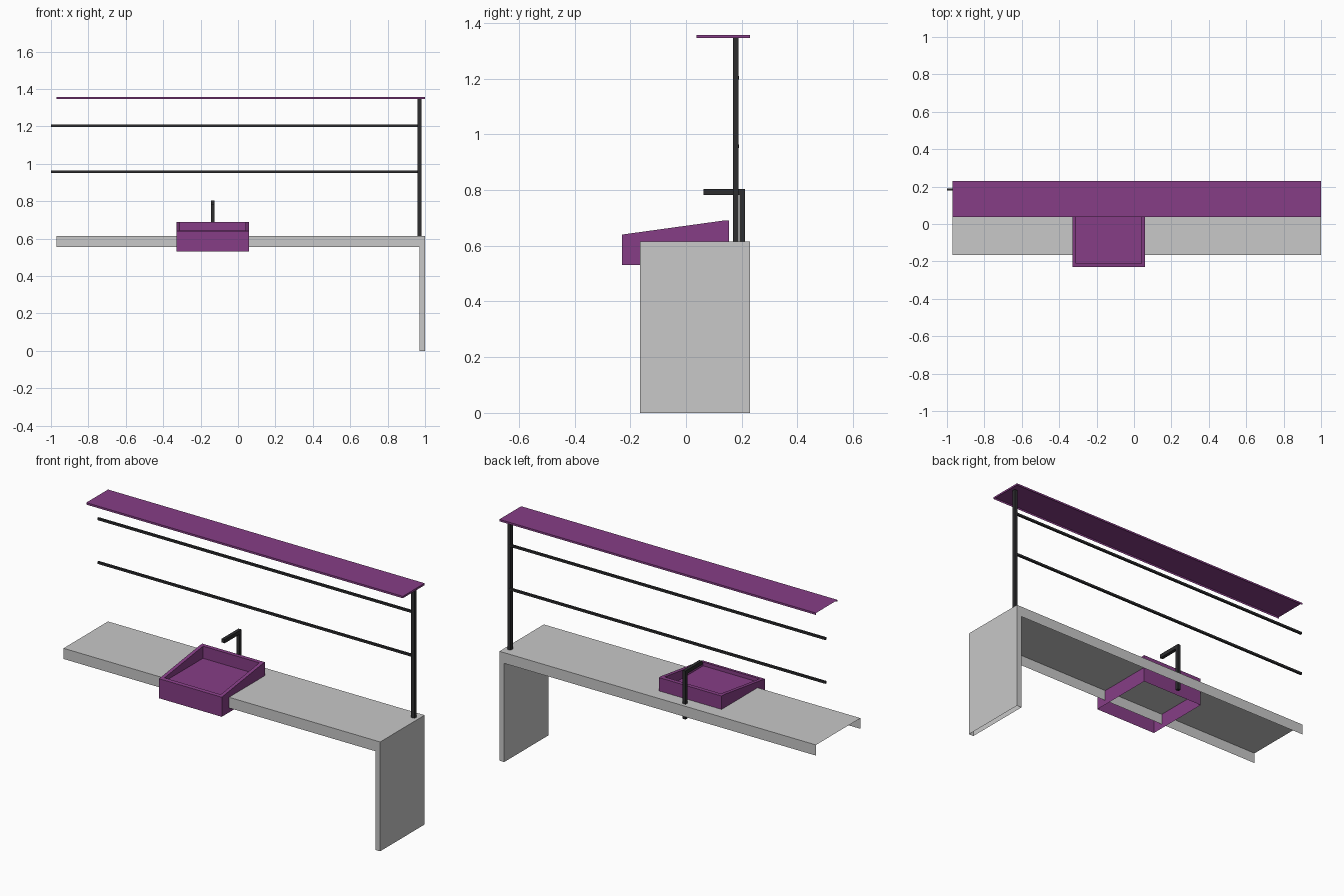
import bpy, bmesh

cube = bpy.data.objects.get("Cube")
if cube:
    bpy.data.objects.remove(cube, do_unlink=True)


def material(name, color):
    m = bpy.data.materials.new(name)
    m.use_nodes = True
    m.diffuse_color = (*color, 1)
    bsdf = next(n for n in m.node_tree.nodes if n.type == 'BSDF_PRINCIPLED')
    bsdf.inputs["Base Color"].default_value = (*color, 1)
    return m


GREY = material("light grey", (0.58, 0.58, 0.58))
PURPLE = material("purple", (0.24, 0.048, 0.24))
BLACK = material("near black", (0.026, 0.026, 0.028))


def finish(name, bm, mat):
    bmesh.ops.recalc_face_normals(bm, faces=bm.faces[:])
    mesh = bpy.data.meshes.new(name)
    bm.to_mesh(mesh)
    bm.free()
    mesh.materials.append(mat)
    obj = bpy.data.objects.new(name, mesh)
    bpy.context.collection.objects.link(obj)
    return obj


def box(name, xs, ys, zs, mat, open_sides=()):
    """Box between the given limits; open_sides lists (axis, sign) faces left out."""
    bm = bmesh.new()
    bmesh.ops.create_cube(bm, size=1)
    bm.normal_update()
    drop = [f for f in bm.faces
            if any(f.normal[axis] * sign > 0.9 for axis, sign in open_sides)]
    for v in bm.verts:
        for axis, limits in enumerate((xs, ys, zs)):
            v.co[axis] = limits[v.co[axis] > 0]
    bmesh.ops.recalc_face_normals(bm, faces=bm.faces[:])
    bmesh.ops.delete(bm, geom=drop, context='FACES')
    return finish(name, bm, mat)


X, Y, Z = 0, 1, 2
LENGTH, DEPTH = (-0.97, 1.0), (-0.165, 0.23)
COUNTER_Z = 0.615

# Folded sheet counter, open below and at its free end
box("counter", LENGTH, DEPTH, (0.555, COUNTER_Z), GREY, [(Z, -1), (X, -1), (X, 1)])
# Hollow end panel standing on the floor
box("end_panel", (0.97, 1.0), DEPTH, (0, COUNTER_Z), GREY, [(Z, -1), (Z, 1)])

# Overhead shelf, a shallow tray turned upside down
box("shelf", LENGTH, (0.037, 0.23), (1.346, 1.357), PURPLE, [(Z, -1), (X, -1)])

# Upright and hanging rails
box("upright", (0.96, 0.98), (0.168, 0.188), (COUNTER_Z, 1.346), BLACK)
for name, z in (("lower_rail", 0.957), ("upper_rail", 1.203)):
    box(name, (-1.0, 0.965), (0.178, 0.19), (z - 0.006, z + 0.006), BLACK)

# Tap
TAP_X = (-0.145, -0.126)
box("tap_post", TAP_X, (0.192, 0.211), (0.53, 0.803), BLACK)
box("tap_spout", TAP_X, (0.062, 0.192), (0.782, 0.803), BLACK)


def basin():
    """Sloped rim with an outer skirt and a shallow inner bowl."""
    xs = (-0.33, -0.31, 0.04, 0.06)
    ys = (-0.23, -0.21, 0.132, 0.155)
    floor_z, skirt_z = 0.622, 0.53
    bm = bmesh.new()
    grid = [[bm.verts.new((x, y, min(0.69, 0.64 + (y - ys[0]) * 0.138)))
             for y in ys] for x in xs]
    for i in range(3):
        for j in range(3):
            if (i, j) != (1, 1):
                bm.faces.new((grid[i][j], grid[i + 1][j],
                              grid[i + 1][j + 1], grid[i][j + 1]))
    border = [e for e in bm.edges if e.is_boundary]
    new = bmesh.ops.extrude_edge_only(bm, edges=border)["geom"]
    inner = []
    for v in (g for g in new if isinstance(g, bmesh.types.BMVert)):
        inside = xs[0] + 0.01 < v.co.x < xs[3] - 0.01 and ys[0] + 0.01 < v.co.y < ys[3] - 0.01
        v.co.z = floor_z if inside else skirt_z
        if inside:
            inner.append(v)
    bmesh.ops.contextual_create(bm, geom=inner + [
        e for e in bm.edges if all(v in inner for v in e.verts)])
    finish("basin", bm, PURPLE)


basin()
